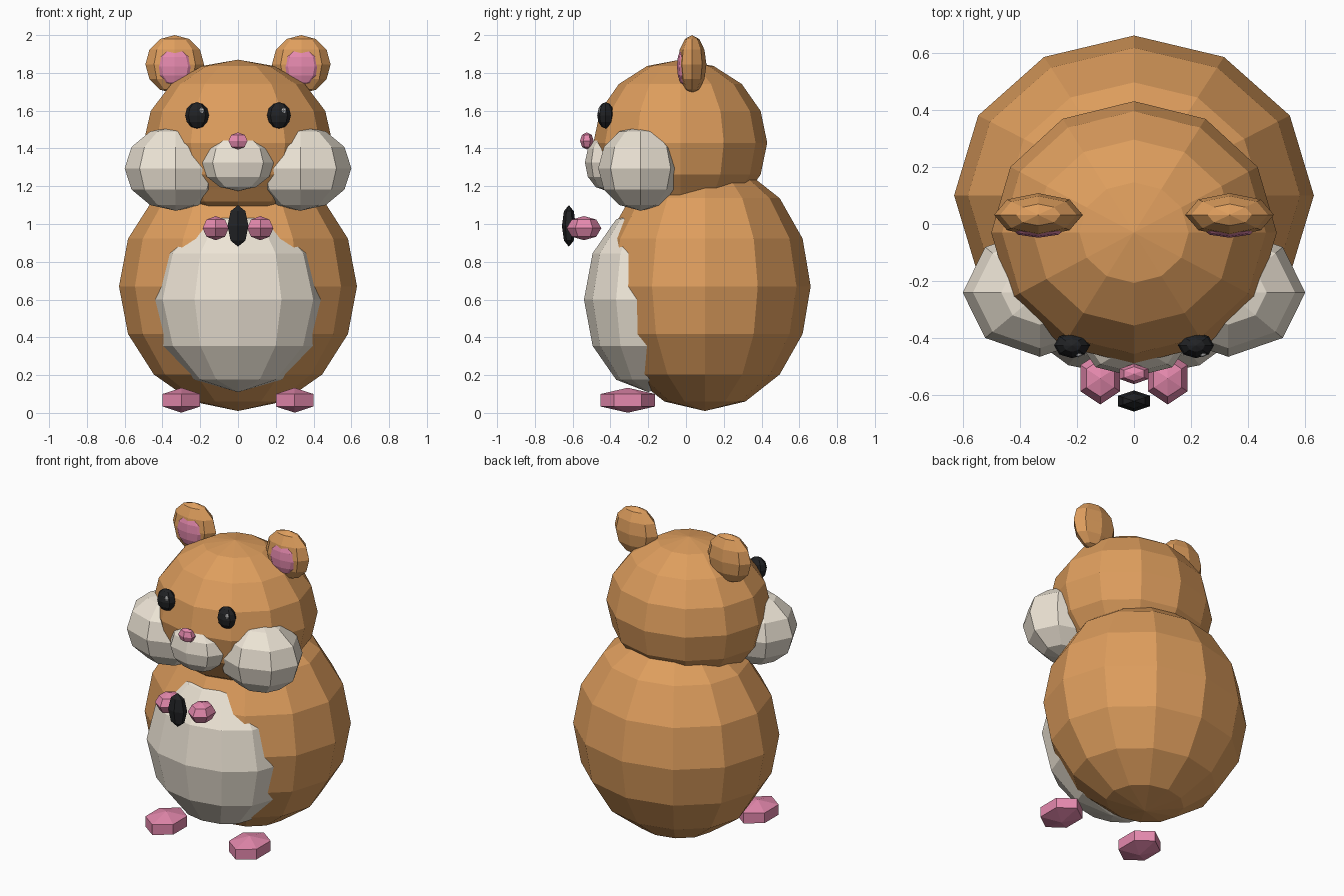
import bpy

if "Cube" in bpy.data.objects:
    bpy.data.objects.remove(bpy.data.objects["Cube"])


def material(name, rgb):
    m = bpy.data.materials.new(name)
    m.diffuse_color = (*rgb, 1)
    m.use_nodes = True
    m.node_tree.nodes["Principled BSDF"].inputs["Base Color"].default_value = m.diffuse_color
    return m


FUR = material("fur", (0.73, 0.34, 0.11))
CREAM = material("cream", (0.85, 0.78, 0.67))
PINK = material("pink", (0.78, 0.25, 0.42))
BLACK = material("black", (0.015, 0.016, 0.018))
GLINT = material("glint", (0.8, 0.8, 0.8))


def ellipsoid(name, centre, radii, segments, rings, mat):
    """Flat-shaded stretched sphere with its poles along z."""
    bpy.ops.mesh.primitive_uv_sphere_add(segments=segments, ring_count=rings,
                                         radius=1, location=centre)
    ob = bpy.context.object
    ob.name = name
    ob.scale = radii
    bpy.ops.object.transform_apply(location=False, rotation=False, scale=True)
    ob.data.materials.append(mat)
    return ob


def pair(name, centre, *args):
    """Left and right copies mirrored about x = 0."""
    x, y, z = centre
    for side, s in (("left", -1), ("right", 1)):
        ellipsoid(f"{name}_{side}", (s * x, y, z), *args)


# Body, belly patch and head
ellipsoid("body", (0, 0.10, 0.67), (0.63, 0.56, 0.66), 12, 8, FUR)
ellipsoid("belly", (0, -0.20, 0.60), (0.46, 0.34, 0.49), 12, 6, CREAM)
ellipsoid("head", (0, -0.03, 1.43), (0.50, 0.46, 0.44), 12, 8, FUR)

# Face
pair("cheek", (0.33, -0.24, 1.295), (0.27, 0.225, 0.225), 8, 6, CREAM)
ellipsoid("muzzle", (0, -0.42, 1.325), (0.19, 0.115, 0.15), 8, 6, CREAM)
ellipsoid("nose", (0, -0.525, 1.44), (0.058, 0.036, 0.045), 6, 4, PINK)
pair("eye", (0.217, -0.425, 1.575), (0.063, 0.045, 0.07), 8, 6, BLACK)

# Eye glints sit on the same side of both eyes
for side, x in (("left", -0.195), ("right", 0.24)):
    ellipsoid(f"eye_glint_{side}", (x, -0.453, 1.6), (0.016, 0.014, 0.016), 6, 4, GLINT)

# Ears
pair("ear", (0.335, 0.032, 1.845), (0.155, 0.076, 0.155), 8, 6, FUR)
pair("inner_ear", (0.335, -0.012, 1.835), (0.10, 0.036, 0.10), 8, 6, PINK)

# Paws holding a seed
pair("paw", (0.118, -0.54, 0.978), (0.08, 0.092, 0.064), 6, 4, PINK)
ellipsoid("seed", (0, -0.62, 0.99), (0.064, 0.037, 0.11), 6, 4, BLACK)

# Feet: three rings give an upright rim
pair("foot", (0.30, -0.308, 0.067), (0.133, 0.167, 0.066), 6, 3, PINK)
